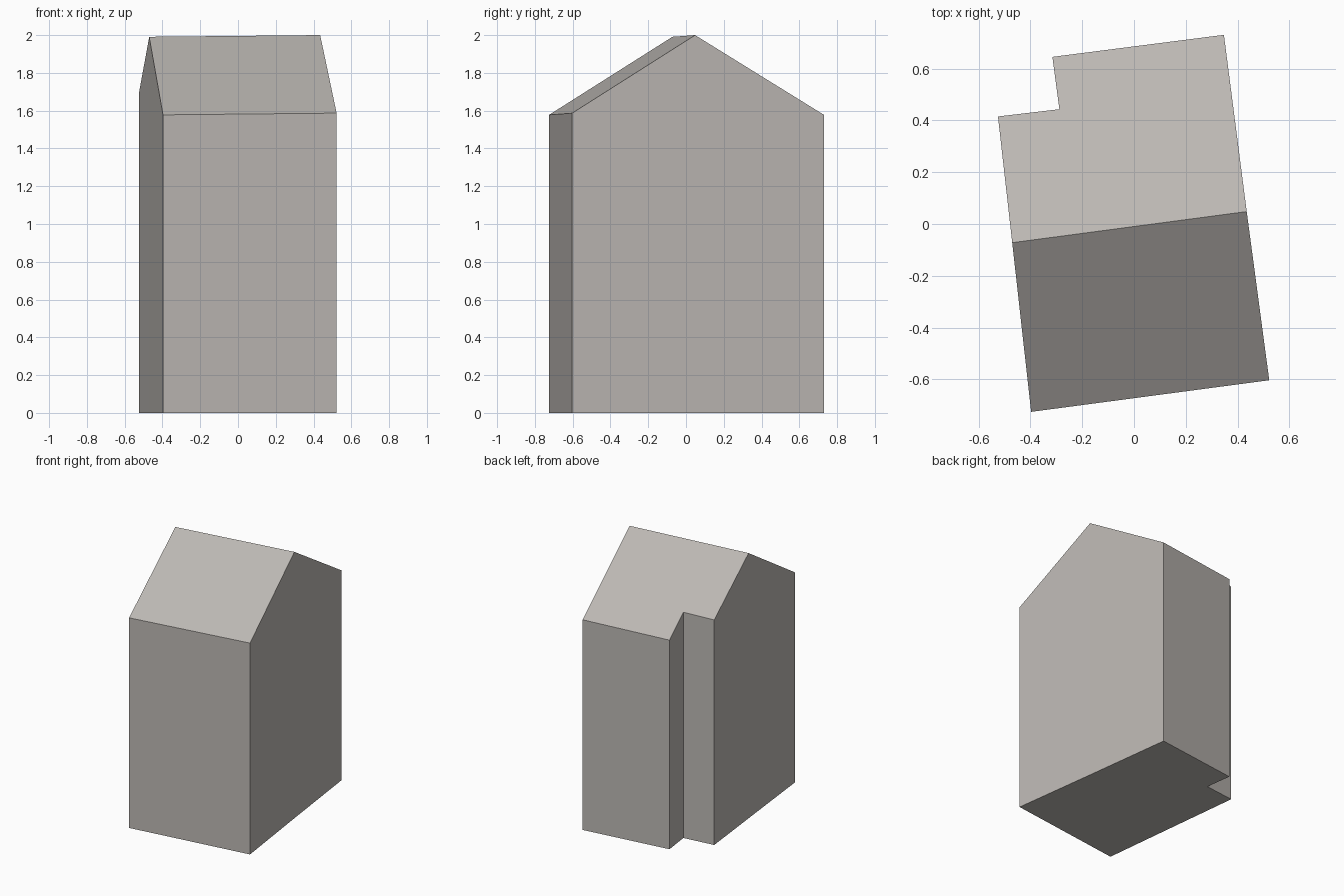
import bpy, bmesh
from mathutils import Vector

if "Cube" in bpy.data.objects:
    bpy.data.objects.remove(bpy.data.objects["Cube"])

stone = bpy.data.materials.new("warm_grey")
stone.diffuse_color = (0.50, 0.475, 0.45, 1)
stone.use_nodes = True
stone.node_tree.nodes["Principled BSDF"].inputs["Base Color"].default_value = stone.diffuse_color

# Footprint, counter-clockwise; points 2 and 6 lie under the ridge
plan = [(-0.397, -0.725), (0.522, -0.603), (0.435, 0.048), (0.347, 0.73),
        (-0.315, 0.645), (-0.288, 0.443), (-0.525, 0.415), (-0.47, -0.072)]
RIDGE_A, RIDGE_B = Vector((-0.47, -0.072, 1.991)), Vector((0.435, 0.048, 2.0))


def slope(eave):
    """Height function of the roof plane through the ridge and one eave corner."""
    n = (RIDGE_B - RIDGE_A).cross(Vector(eave) - RIDGE_A)
    return lambda x, y: RIDGE_A.z - (n.x * (x - RIDGE_A.x) + n.y * (y - RIDGE_A.y)) / n.z


front = slope((0.522, -0.603, 1.587))
back = slope((0.347, 0.73, 1.578))

bm = bmesh.new()
low = [bm.verts.new((x, y, 0)) for x, y in plan]
top = [bm.verts.new((x, y, min(front(x, y), back(x, y)))) for x, y in plan]

# Floor and walls
bm.faces.new(low[::-1])
for i in range(len(plan)):
    j = (i + 1) % len(plan)
    bm.faces.new((low[i], low[j], top[j], top[i]))

# Two roof slopes meeting at the ridge
bm.faces.new((top[0], top[1], top[2], top[7]))
bm.faces.new(top[2:8])
bmesh.ops.recalc_face_normals(bm, faces=bm.faces)

mesh = bpy.data.meshes.new("gabled_house")
bm.to_mesh(mesh)
bm.free()
mesh.materials.append(stone)
house = bpy.data.objects.new("gabled_house", mesh)
bpy.context.collection.objects.link(house)
